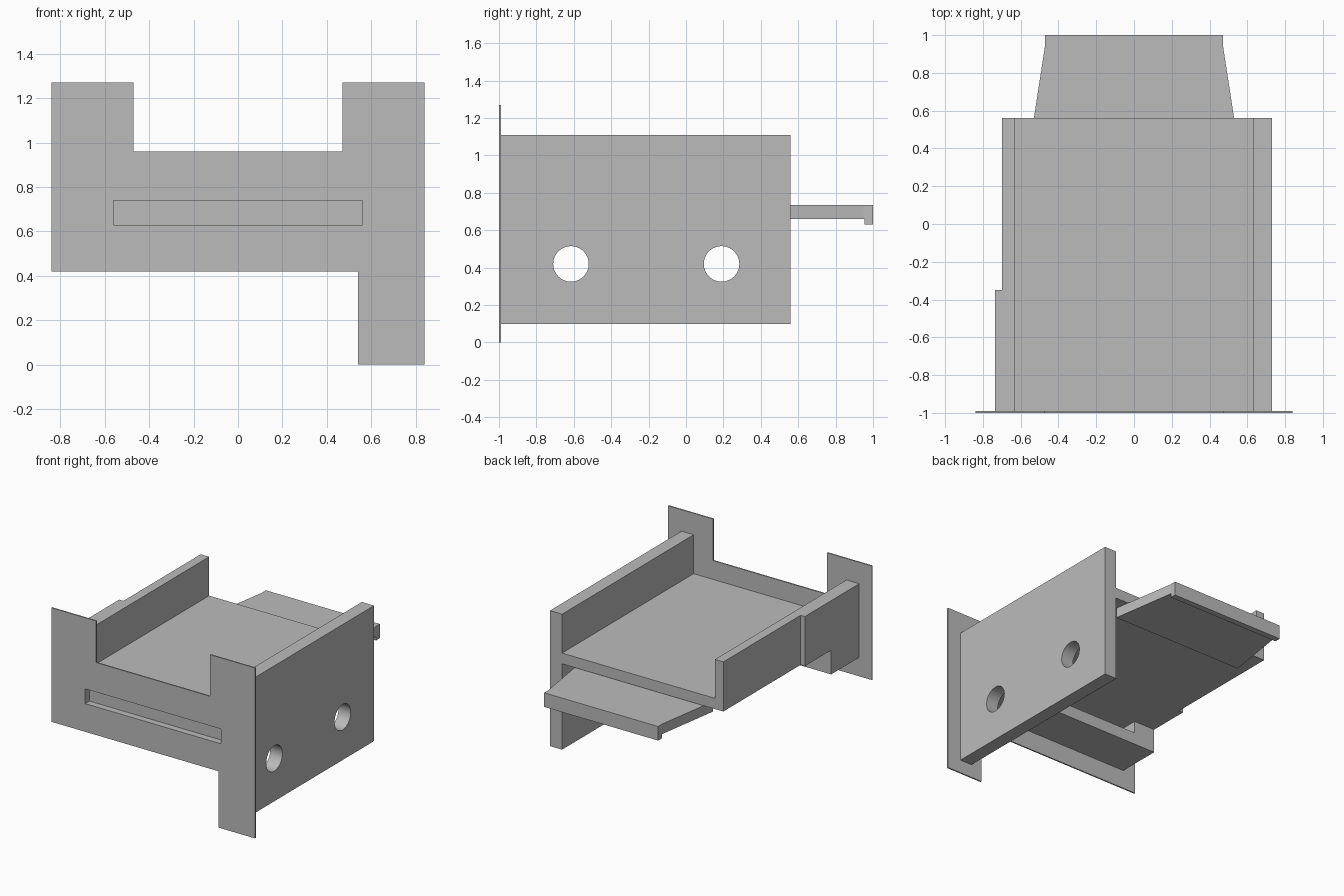
import bpy
import bmesh
from math import pi
from mathutils import Matrix

cube = bpy.data.objects.get("Cube")
if cube:
    bpy.data.objects.remove(cube, do_unlink=True)

grey = bpy.data.materials.new("plain grey")
grey.use_nodes = True
tone = (0.5, 0.5, 0.5, 1)
grey.diffuse_color = tone
grey.node_tree.nodes["Principled BSDF"].inputs["Base Color"].default_value = tone


def finish(name, bm):
    bmesh.ops.recalc_face_normals(bm, faces=bm.faces)
    mesh = bpy.data.meshes.new(name)
    bm.to_mesh(mesh)
    bm.free()
    mesh.materials.append(grey)
    obj = bpy.data.objects.new(name, mesh)
    bpy.context.collection.objects.link(obj)
    return obj


def prism(name, points, offset):
    """Extrude a flat outline along an offset vector."""
    bm = bmesh.new()
    face = bm.faces.new([bm.verts.new(p) for p in points])
    ext = bmesh.ops.extrude_face_region(bm, geom=[face])
    verts = [v for v in ext["geom"] if isinstance(v, bmesh.types.BMVert)]
    bmesh.ops.translate(bm, verts=verts, vec=offset)
    return finish(name, bm)


def box(name, x, y, z):
    points = [(x[0], y[0], z[0]), (x[1], y[0], z[0]),
              (x[1], y[1], z[0]), (x[0], y[1], z[0])]
    return prism(name, points, (0, 0, z[1] - z[0]))


def cut(obj, cutter):
    mod = obj.modifiers.new("cut", "BOOLEAN")
    mod.operation = "DIFFERENCE"
    mod.solver = "EXACT"
    mod.object = cutter
    bpy.context.view_layer.objects.active = obj
    bpy.ops.object.modifier_apply(modifier=mod.name)
    bpy.data.objects.remove(cutter, do_unlink=True)


# Thin front panel with a top notch, one long leg and a slot
outline = [(-0.84, 0.42), (0.54, 0.42), (0.54, 0), (0.84, 0), (0.84, 1.27),
           (0.47, 1.27), (0.47, 0.96), (-0.47, 0.96), (-0.47, 1.27), (-0.84, 1.27)]
panel = prism("front_panel", [(x, -1, z) for x, z in outline], (0, 0.01, 0))
slot_x, slot_z = (-0.56, 0.56), (0.63, 0.74)
cut(panel, box("slot_cutter", slot_x, (-1.1, -0.9), slot_z))

# Tray floor
box("tray_floor", (-0.63, 0.63), (-0.99, 0.56), (0.74, 0.82))

# Deep side wall with two round holes
deep_wall = box("deep_side_wall", (0.63, 0.73), (-0.99, 0.56), (0.10, 1.11))
for y in (-0.615, 0.19):
    bm = bmesh.new()
    place = Matrix.Translation((0.68, y, 0.42)) @ Matrix.Rotation(pi / 2, 4, "Y")
    bmesh.ops.create_cone(bm, cap_ends=True, segments=48, radius1=0.095,
                          radius2=0.095, depth=0.4, matrix=place)
    cut(deep_wall, finish("hole_cutter", bm))

# Shallow side wall, thicker towards the front
wall = [(-0.63, -0.99), (-0.63, 0.56), (-0.70, 0.56),
        (-0.70, -0.35), (-0.735, -0.35), (-0.735, -0.99)]
prism("shallow_side_wall", [(x, y, 0.74) for x, y in wall], (0, 0, 0.37))

# Cross beam under the floor, recessed at the front and open at the rear
beam = box("cross_beam", (-0.735, 0.63), (-0.99, -0.66), (0.56, 0.74))
cut(beam, box("front_recess", slot_x, (-1.1, -0.95), (0.63, 0.741)))
cut(beam, box("rear_recess", slot_x, (-0.91, -0.5), (0.65, 0.8)))

# Tapered rear tongue with a hooked lip
half = [(0.545, 0.46), (0.53, 0.56), (0.47, 0.95), (0.47, 1)]
tongue = half + [(-x, y) for x, y in reversed(half)]
prism("rear_tongue", [(x, y, 0.66) for x, y in tongue], (0, 0, 0.075))
box("tongue_lip", (-0.47, 0.47), (0.955, 1), (0.63, 0.66))

# Round the hole shading while keeping the edges sharp
bpy.ops.object.select_all(action="DESELECT")
deep_wall.select_set(True)
bpy.context.view_layer.objects.active = deep_wall
bpy.ops.object.shade_smooth_by_angle()
